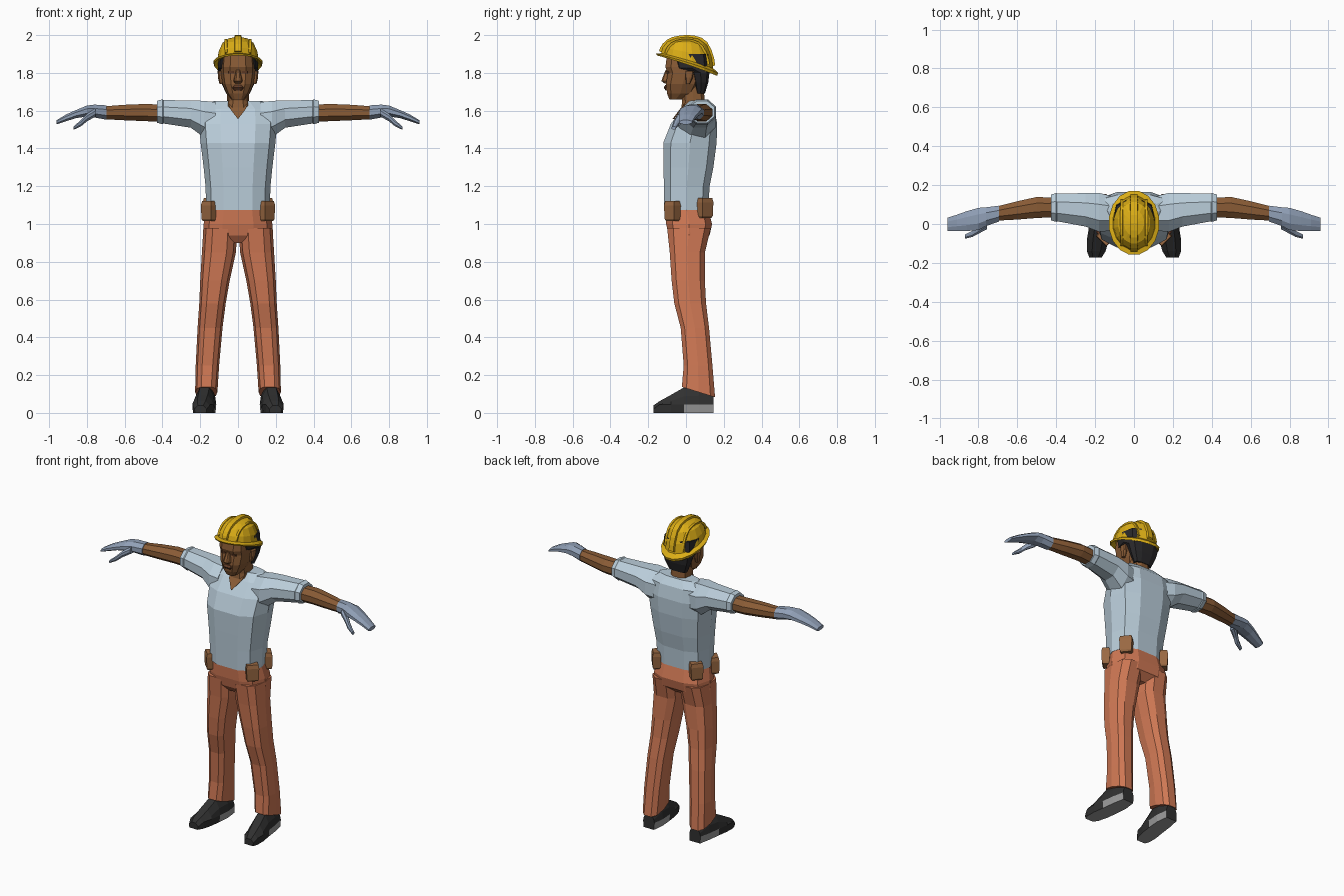
import bpy, bmesh, math
from mathutils import Vector, Matrix

if "Cube" in bpy.data.objects:
    bpy.data.objects.remove(bpy.data.objects["Cube"])


def material(name, r, g, b):
    m = bpy.data.materials.new(name)
    m.diffuse_color = (r, g, b, 1)
    m.use_nodes = True
    m.node_tree.nodes["Principled BSDF"].inputs["Base Color"].default_value = m.diffuse_color
    return m


SHIRT = material("pale blue cloth", 0.49, 0.61, 0.70)
TROUSERS = material("orange cloth", 0.63, 0.19, 0.09)
HELMET = material("yellow plastic", 0.71, 0.42, 0.008)
SKIN = material("brown skin", 0.25, 0.105, 0.036)
FACE = material("dark brown", 0.12, 0.045, 0.02)
GLOVE = material("grey blue glove", 0.28, 0.35, 0.47)
HAIR = material("black hair", 0.022, 0.021, 0.023)
SHOE = material("black leather", 0.03, 0.03, 0.03)
SOLE = material("grey rubber", 0.33, 0.33, 0.33)
POUCH = material("tan leather", 0.32, 0.14, 0.055)


def loft(name, rings, mat, mirror=False, second=None, rule=None):
    """Skin equal-length rings of points and cap both ends."""
    bm = bmesh.new()
    vs = [[bm.verts.new(p) for p in r] for r in rings]
    n = len(vs[0])
    for a, b in zip(vs, vs[1:]):
        for i in range(n):
            bm.faces.new((a[i], a[(i + 1) % n], b[(i + 1) % n], b[i]))
    bm.faces.new(vs[0])
    bm.faces.new(vs[-1])
    bmesh.ops.recalc_face_normals(bm, faces=bm.faces)
    bm.normal_update()
    if rule:
        for f in bm.faces:
            f.material_index = int(rule(f))
    me = bpy.data.meshes.new(name)
    bm.to_mesh(me)
    bm.free()
    me.materials.append(mat)
    if second:
        me.materials.append(second)
    ob = bpy.data.objects.new(name, me)
    bpy.context.collection.objects.link(ob)
    if mirror:
        mod = ob.modifiers.new("mirror", 'MIRROR')
        mod.use_mirror_merge = False
    return ob


# Body cross-section: (fraction of half-width, fraction front to back)
HALF = [(0.45, 0), (0.84, 0.14), (1, 0.5), (0.86, 0.86), (0.42, 1)]
OUTLINE = HALF + [(-x, t) for x, t in reversed(HALF)]


def slab(z, w, yf, yb, cx=0.0, tilt=0.0):
    return [Vector((cx + w * x, yf + (yb - yf) * t, z + tilt * (0.5 - t))) for x, t in OUTLINE]


def across(x, cy, cz, ry, rz):
    """Eight-sided ring standing across the x axis."""
    k = 1 / math.cos(math.pi / 8)
    return [Vector((x, cy + ry * k * math.cos(a), cz + rz * k * math.sin(a)))
            for a in [(i + 0.5) * math.pi / 4 for i in range(8)]]


def slabs(name, rows, mat, mirror=False):
    return loft(name, [slab(*r) for r in rows], mat, mirror)


def limb(name, rows, mat):
    return loft(name, [across(*r) for r in rows], mat, True)


# Shirt body and sleeves with cuffs
slabs("shirt", [(1.075, .168, -.115, .118), (1.2, .172, -.117, .125), (1.3, .182, -.119, .145),
                (1.43, .198, -.12, .162), (1.53, .206, -.08, .165), (1.61, .2, -.02, .15),
                (1.652, .13, .02, .115)], SHIRT)
limb("sleeve", [(.12, .055, 1.545, .09, .1), (.18, .06, 1.555, .1, .097), (.25, .073, 1.582, .086, .072),
                (.395, .085, 1.594, .071, .062), (.40, .085, 1.594, .074, .066),
                (.428, .085, 1.594, .066, .058)], SHIRT)

# Skin in the V of the collar
vee = [(0, -.067, 1.555), (.042, -.026, 1.61), (.055, .014, 1.655), (-.055, .014, 1.655), (-.042, -.026, 1.61)]
loft("collar_opening", [[Vector(p) + Vector((0, d, 0)) for p in vee] for d in (-.005, .004)], SKIN)

# Bare forearms, gloves and thumbs
limb("forearm", [(.41, .085, 1.587, .05, .046), (.5, .085, 1.59, .054, .045),
                 (.6, .07, 1.59, .047, .041), (.71, .053, 1.589, .036, .034)], SKIN)
limb("glove", [(.695, .053, 1.59, .041, .038), (.76, .038, 1.598, .048, .034), (.80, .026, 1.598, .057, .029),
               (.86, .015, 1.581, .051, .021), (.91, .006, 1.562, .042, .018), (.96, -.002, 1.539, .034, .011)], GLOVE)
limb("glove_thumb", [(.755, .0, 1.59, .026, .022), (.80, -.03, 1.563, .02, .02),
                     (.83, -.05, 1.535, .016, .017), (.87, -.065, 1.508, .011, .009)], GLOVE)

# Trousers: hips and legs
slabs("trouser_hips", [(1.09, .163, -.11, .115), (1.0, .182, -.105, .138), (.94, .186, -.092, .125),
                       (.9, .1, -.06, .08)], TROUSERS)
slabs("trouser_leg", [(.98, .09, -.1, .132, .093), (.85, .09, -.086, .1, .101), (.7, .078, -.076, .1, .122),
                      (.58, .07, -.062, .106, .135), (.45, .066, -.028, .122, .148),
                      (.25, .062, -.012, .14, .162), (.11, .059, -.022, .154, .168, .055)], TROUSERS, True)


# Shoes, sections from heel to toe; grey under the foot and around the heel
def shoe_section(y, cx, w, h):
    half = [(w * .92, 0), (w, .045 if h > .06 else .02), (w * .88, h * .65), (w * .45, h)]
    return [Vector((cx + x, y, z)) for x, z in half] + [Vector((cx - x, y, z)) for x, z in reversed(half)]


loft("shoe", [shoe_section(*r) for r in [(.145, .165, .04, .1), (.07, .168, .053, .14), (-.01, .176, .055, .135),
                                         (-.08, .186, .056, .095), (-.14, .194, .048, .062),
                                         (-.172, .198, .032, .04)]],
     SHOE, True, SOLE,
     lambda f: f.normal.z < -.8 or (f.calc_center_median().z < .035 and f.calc_center_median().y > 0))

# Tool pouches on the hips
for label, cx, cy, zc, turn in (("front", .152, -.072, 1.068, 45), ("back", .143, .1, 1.085, 130)):
    rings = []
    for dz, w, d in ((-.053, .03, .017), (-.042, .035, .023), (.03, .038, .025), (.053, .034, .02)):
        rot = Matrix.Rotation(math.radians(turn), 3, 'Z')
        rings.append([rot @ Vector((sx * w, sy * d, 0)) + Vector((cx, cy, zc + dz))
                      for sx, sy in ((-1, -1), (1, -1), (1, 1), (-1, 1))])
    loft(label + "_pouch", rings, POUCH, True)

# Neck, head and features
slabs("neck", [(1.58, .075, -.03, .12), (1.65, .058, -.02, .1), (1.75, .055, -.03, .09)], SKIN)
slabs("head", [(1.66, .036, -.088, -.02), (1.69, .06, -.1, .04), (1.74, .082, -.106, .07),
               (1.80, .091, -.097, .09), (1.83, .092, -.109, .1), (1.9, .086, -.1, .1)], SKIN)
slabs("nose", [(1.815, .011, -.108, -.08), (1.757, .024, -.131, -.08), (1.743, .018, -.112, -.08)], SKIN)
slabs("lips", [(1.708, .024, -.108, -.08), (1.722, .032, -.118, -.08), (1.735, .022, -.11, -.08)], FACE)
slabs("eye", [(1.797, .017, -.102, -.085, .036), (1.81, .017, -.104, -.085, .036)], FACE, True)
slabs("ear", [(1.74, .01, .0, .02, .088), (1.775, .014, -.002, .036, .092),
              (1.81, .014, -.004, .042, .094)], SKIN, True)
slabs("hair", [(1.69, .062, .055, .1), (1.75, .09, .042, .118), (1.8, .104, .03, .124),
               (1.825, .107, -.06, .125), (1.9, .105, -.078, .12)], HAIR)

# Hard hat: brim plane dips backward, dome rings blend up to the crown
RX, RY, CY = .131, .167, .006
DOME = [(1.0, 0), (.84, .06), (.79, .38), (.64, .74), (.4, .93), (.12, 1.0)]


def hat_point(x, y, t):
    base = 1.872 - .3 * y - .7 * y * y - .8 * x * x
    return Vector((x, y, base + (1.99 - base) * t))


def hat_ring(s, t):
    return [hat_point(RX * s * math.cos(a), CY + RY * s * math.sin(a), t)
            for a in [(i + .5) * math.pi / 8 for i in range(16)]]


loft("hard_hat", [hat_ring(.8, .0), hat_ring(.97, -.1)] + [hat_ring(s, t) for s, t in DOME], HELMET)


def dome_height(r):
    """Interpolate the dome profile at a relative radius."""
    for (s0, t0), (s1, t1) in zip(DOME, DOME[1:]):
        if r >= s1:
            return t0 + (t1 - t0) * (s0 - r) / (s0 - s1)
    return 1.0


# Raised ribs running front to back over the dome
for label, x0, half, lift in (("centre", 0, .021, .011), ("side", .062, .008, .007)):
    reach = RY * math.sqrt(.83 ** 2 - (x0 / RX) ** 2)
    rings = []
    for i in range(13):
        y = CY - reach * math.cos(math.pi * i / 12)
        t = dome_height(math.hypot(x0 / RX, (y - CY) / RY))
        p = hat_point(x0, y, t)
        out = Vector((x0 * .5, (y - CY) * .9, .07)).normalized() * lift
        rings.append([p + Vector((-half, 0, 0)) - out, p + Vector((half, 0, 0)) - out,
                      p + Vector((half * .8, 0, 0)) + out, p + Vector((-half * .8, 0, 0)) + out])
    loft(label + "_hat_rib", rings, HELMET, x0 > 0)
